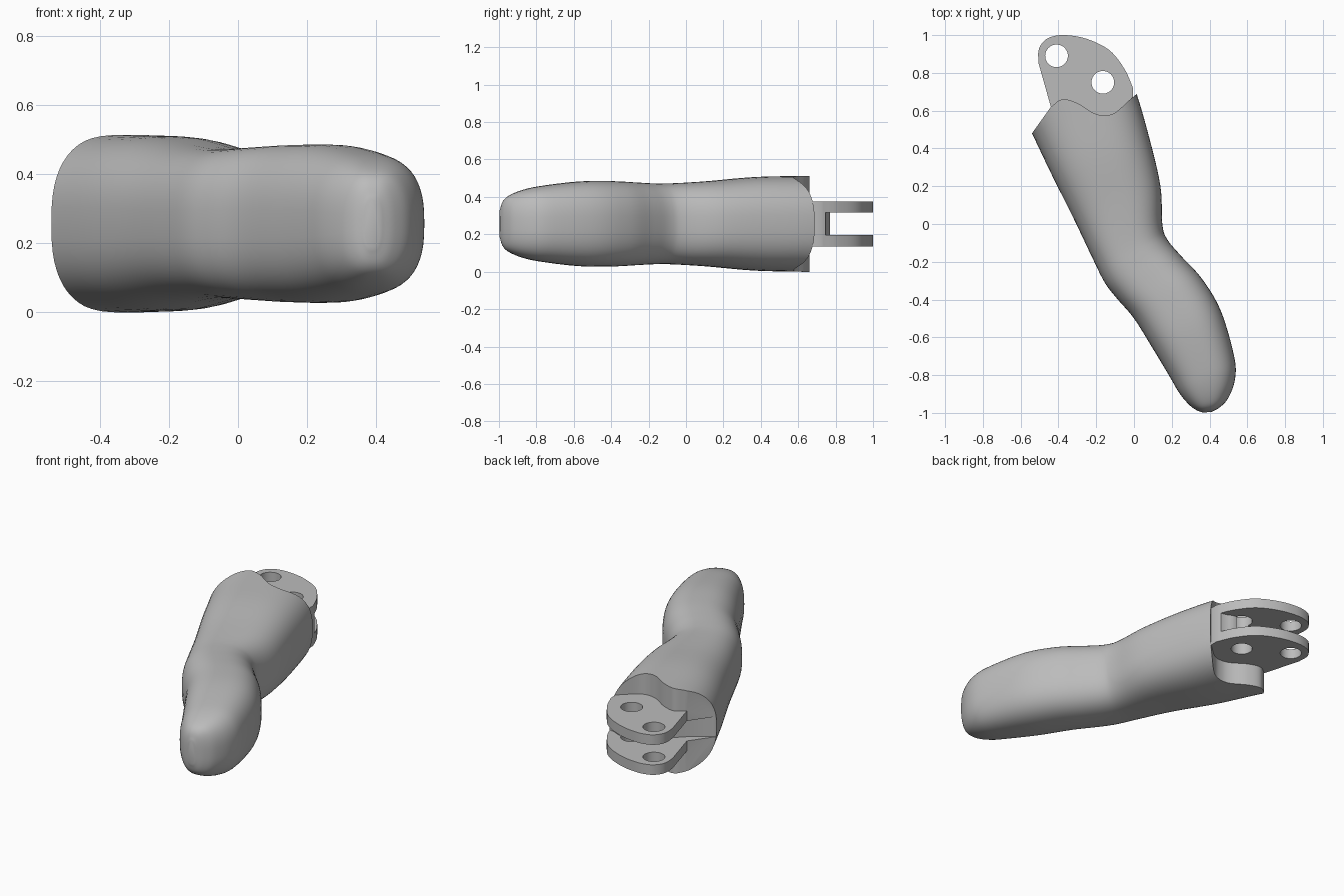
import bpy, bmesh, math
from mathutils import Vector

cube = bpy.data.objects.get("Cube")
if cube:
    bpy.data.objects.remove(cube, do_unlink=True)

MID = 0.256   # height of the centre plane

grey = bpy.data.materials.new("light grey")
grey.use_nodes = True
grey.diffuse_color = (0.5, 0.5, 0.5, 1)
bsdf = next(n for n in grey.node_tree.nodes if n.type == 'BSDF_PRINCIPLED')
bsdf.inputs["Base Color"].default_value = grey.diffuse_color


def smooth_path(points, steps):
    """Catmull-Rom curve through points of any dimension."""
    pts = [Vector(p) for p in points]
    pts = [pts[0] * 2 - pts[1]] + pts + [pts[-1] * 2 - pts[-2]]
    out = []
    for a, b, c, d in zip(pts, pts[1:], pts[2:], pts[3:]):
        for i in range(steps):
            t = i / steps
            out.append(0.5 * (2 * b + (c - a) * t + (2 * a - 5 * b + 4 * c - d) * t * t
                              + (3 * b - a - 3 * c + d) * t ** 3))
    return out + [pts[-2]]


def finish(bm, name):
    bmesh.ops.recalc_face_normals(bm, faces=bm.faces)
    mesh = bpy.data.meshes.new(name)
    bm.to_mesh(mesh)
    bm.free()
    mesh.materials.append(grey)
    obj = bpy.data.objects.new(name, mesh)
    bpy.context.collection.objects.link(obj)
    return obj


def prism(name, outline, low, high):
    """Upright solid from a plan outline."""
    bm = bmesh.new()
    face = bm.faces.new([bm.verts.new((p[0], p[1], low)) for p in outline])
    ext = bmesh.ops.extrude_face_region(bm, geom=[face])["geom"]
    verts = [g for g in ext if isinstance(g, bmesh.types.BMVert)]
    bmesh.ops.translate(bm, verts=verts, vec=(0, 0, high - low))
    return finish(bm, name)


def combine(target, tool, operation):
    tool.hide_render = True
    mod = target.modifiers.new(operation, 'BOOLEAN')
    mod.object, mod.operation, mod.solver = tool, operation, 'EXACT'
    bpy.context.view_layer.objects.active = target
    bpy.ops.object.modifier_apply(modifier=mod.name)
    bpy.data.objects.remove(tool, do_unlink=True)


def power(v, e):
    return math.copysign(abs(v) ** e, v)


# Finger body: outer edge, inner edge, then half height, from base to tip
edges_a = [(-.62, .645), (-.54, .48), (-.44, .27), (-.32, .03), (-.22, -.18),
           (-.155, -.31), (-.09, -.395), (0, -.5), (.1, -.66), (.19, -.81),
           (.24, -.895), (.29, -.955), (.33, -.985), (.365, -.998)]
edges_b = [(-.09, .93), (0, .73), (.08, .46), (.14, .2), (.15, 0),
           (.175, -.08), (.25, -.17), (.36, -.29), (.46, -.46), (.53, -.7),
           (.535, -.82), (.5, -.92), (.455, -.97), (.41, -.995)]
heights = [.26, .256, .25, .228, .216, .217, .222, .228, .227, .205,
           .185, .155, .122, .07]
sections = smooth_path([(*a, *b[:1], b[1]) for a, b in zip(edges_a, edges_b)], 5)
half_heights = smooth_path([(h, 0) for h in heights], 5)

SIDES = 56
bm = bmesh.new()
rings = []
for s, h in zip(sections, half_heights):
    a, b = Vector(s[:2]), Vector(s[2:])
    centre, half = (a + b) / 2, (b - a) / 2
    ring = []
    for k in range(SIDES):
        t = 2 * math.pi * k / SIDES
        p = centre + half * power(math.cos(t), 2 / 2.6)
        ring.append(bm.verts.new((p.x, p.y, MID + h[0] * power(math.sin(t), 2 / 2.6))))
    rings.append(ring)
for r, q in zip(rings, rings[1:]):
    for k in range(SIDES):
        n = (k + 1) % SIDES
        bm.faces.new((r[k], r[n], q[n], q[k]))
bm.faces.new(rings[0])
bm.faces.new(rings[-1])
finger = finish(bm, "finger_body")

# Wavy shoulder cut across the base
wave = smooth_path([(-.44, .62), (-.38, .66), (-.3, .64), (-.22, .59),
                    (-.16, .575), (-.1, .59), (-.02, .66)], 6)
combine(finger, prism("shoulder_cutter",
                      [(-.64, .34)] + wave + [(.15, .8), (.15, 1.3), (-1, 1.3), (-1, .34)],
                      -1, 1), 'DIFFERENCE')

# Hinge lug with rounded end
lug = [(-.38, .5), (-.44, .62)] + smooth_path(
    [(-.505, .85), (-.505, .92), (-.475, .97), (-.43, .993), (-.36, 1), (-.25, .98),
     (-.13, .92), (-.05, .82), (-.005, .72)], 6) + [(-.005, .64), (-.06, .5)]
combine(finger, prism("hinge_lug", lug, MID - .12, MID + .12), 'UNION')

# Slot between the two hinge plates
slot = smooth_path([(.2, .74), (-.02, .745), (-.1, .77), (-.2, .755), (-.32, .66),
                    (-.45, .54), (-.6, .45)], 4)
combine(finger, prism("slot_cutter", slot + [(-.8, 1.2), (.2, 1.2)],
                      MID - .06, MID + .06), 'DIFFERENCE')

# Pin holes
for x, y in ((-.41, .89), (-.165, .75)):
    circle = [(x + .06 * math.cos(2 * math.pi * k / 40),
               y + .06 * math.sin(2 * math.pi * k / 40)) for k in range(40)]
    combine(finger, prism("hole_cutter", circle, -1, 1), 'DIFFERENCE')

bpy.ops.object.select_all(action='DESELECT')
finger.select_set(True)
bpy.context.view_layer.objects.active = finger
bpy.ops.object.shade_smooth_by_angle(angle=math.radians(32))
